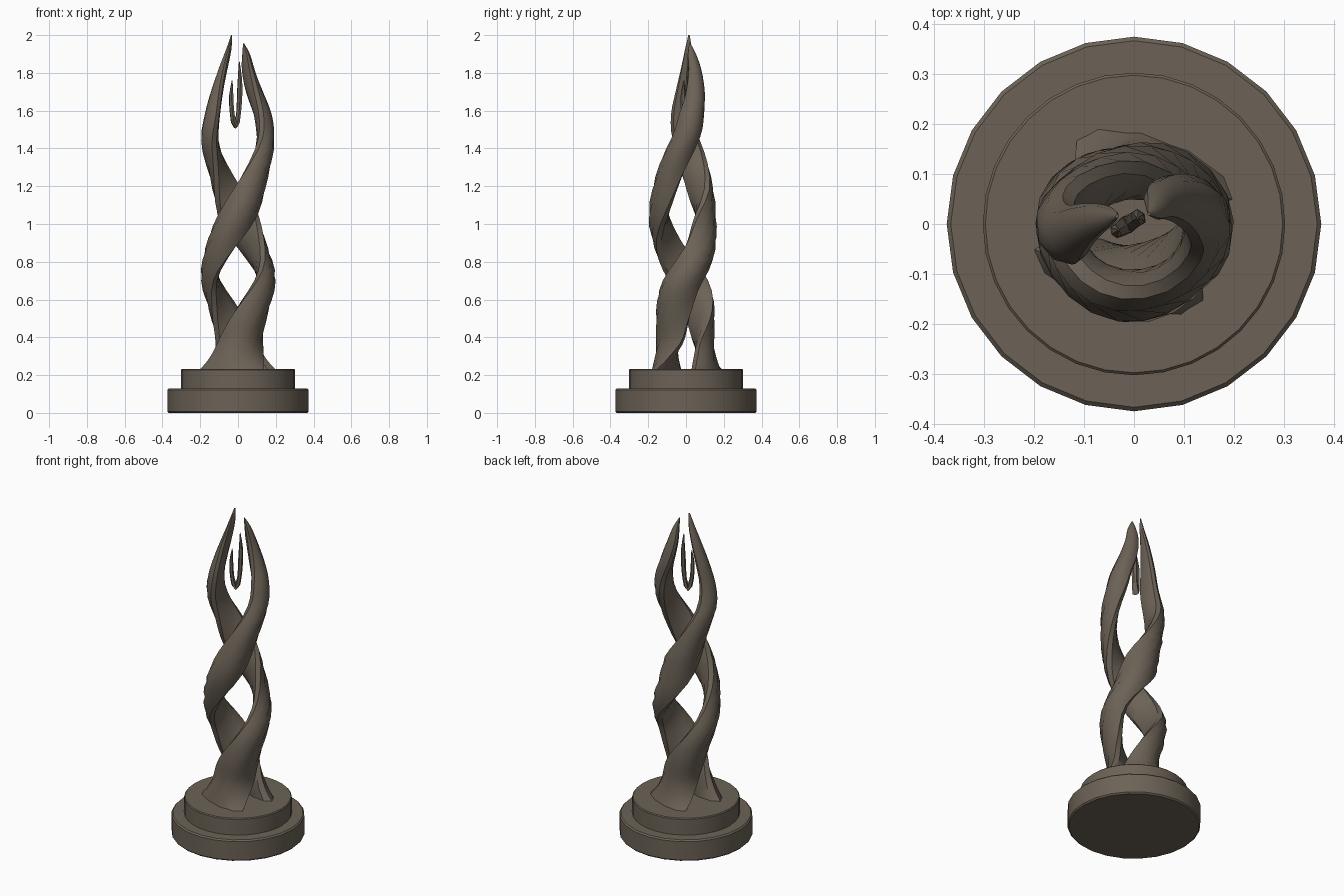
import bpy, bmesh, math
from mathutils import Vector

if "Cube" in bpy.data.objects:
    bpy.data.objects.remove(bpy.data.objects["Cube"])

bronze = bpy.data.materials.new("dark_bronze")
bronze.diffuse_color = (0.15, 0.123, 0.094, 1)
bronze.use_nodes = True
bronze.node_tree.nodes["Principled BSDF"].inputs["Base Color"].default_value = bronze.diffuse_color


def finish(name, bm, angle=40):
    bmesh.ops.recalc_face_normals(bm, faces=bm.faces)
    me = bpy.data.meshes.new(name)
    bm.to_mesh(me)
    bm.free()
    me.materials.append(bronze)
    ob = bpy.data.objects.new(name, me)
    bpy.context.collection.objects.link(ob)
    bpy.ops.object.select_all(action='DESELECT')
    ob.select_set(True)
    bpy.context.view_layer.objects.active = ob
    bpy.ops.object.shade_smooth_by_angle(angle=math.radians(angle))
    return ob


def skin(name, rings):
    """Join closed rings of points into a capped tube."""
    bm = bmesh.new()
    loops = [[bm.verts.new(p) for p in ring] for ring in rings]
    n = len(loops[0])
    for lo, hi in zip(loops, loops[1:]):
        for i in range(n):
            j = (i + 1) % n
            bm.faces.new((lo[i], lo[j], hi[j], hi[i]))
    bm.faces.new(loops[0][::-1])
    bm.faces.new(loops[-1])
    return finish(name, bm)


def smooth_rows(rows, steps):
    """Catmull-Rom interpolation through rows of numbers."""
    out = []
    for i in range(len(rows) - 1):
        p0, p1 = rows[max(i - 1, 0)], rows[i]
        p2, p3 = rows[i + 1], rows[min(i + 2, len(rows) - 1)]
        for s in range(steps):
            t = s / steps
            out.append([b + 0.5 * t * (c - a + t * (2*a - 5*b + 4*c - d + t * (3*(b - c) + d - a)))
                        for a, b, c, d in zip(p0, p1, p2, p3)])
    return out + [list(rows[-1])]


def disc(name, radius, z0, z1, bevel, sides):
    prof = [(radius - bevel, z0), (radius, z0 + bevel), (radius, z1 - bevel), (radius - bevel, z1)]
    skin(name, [[(r * math.cos(2 * math.pi * k / sides), r * math.sin(2 * math.pi * k / sides), z)
                 for k in range(sides)] for r, z in prof])


# Stepped round base
disc("base_lower_disc", 0.374, 0.0, 0.13, 0.008, 24)
disc("base_upper_disc", 0.302, 0.12, 0.232, 0.005, 32)

# Twisting ribbons: height, angle, radius, half thickness, half width
right_rows = [(0.225, 68, 0.12, 0.06, 0.17), (0.30, 82, 0.105, 0.055, 0.13),
              (0.40, 102, 0.102, 0.05, 0.11), (0.54, 136, 0.122, 0.05, 0.11),
              (0.70, 174, 0.15, 0.048, 0.105), (0.87, 221, 0.148, 0.048, 0.105),
              (1.05, 270, 0.145, 0.055, 0.105), (1.25, 314, 0.143, 0.047, 0.09),
              (1.46, 360, 0.147, 0.048, 0.075), (1.58, 374, 0.136, 0.046, 0.068),
              (1.70, 390, 0.104, 0.042, 0.054), (1.82, 400, 0.073, 0.031, 0.038),
              (1.90, 396, 0.054, 0.018, 0.024), (1.955, 394, 0.036, 0.003, 0.004)]
left_rows = [(0.225, 252, 0.11, 0.065, 0.18), (0.30, 266, 0.105, 0.062, 0.14),
             (0.40, 289, 0.102, 0.06, 0.12), (0.54, 318, 0.125, 0.06, 0.115),
             (0.70, 352, 0.15, 0.052, 0.108), (0.87, 403, 0.132, 0.05, 0.105),
             (1.05, 450, 0.105, 0.056, 0.108), (1.25, 505, 0.118, 0.048, 0.088),
             (1.44, 539, 0.15, 0.048, 0.072), (1.58, 549, 0.138, 0.04, 0.06),
             (1.70, 544, 0.112, 0.033, 0.048), (1.82, 535, 0.08, 0.024, 0.034),
             (1.92, 525, 0.052, 0.014, 0.02), (2.0, 515, 0.037, 0.003, 0.004)]


def ribbon(name, rows):
    rings = []
    for z, ang, r, a, b in smooth_rows(rows, 3):
        th = math.radians(ang)
        out = Vector((math.cos(th), math.sin(th), 0))
        side = Vector((-out.y, out.x, 0))
        bend = 0.4 * min(1, max(0, (z - 0.23) / 0.15))
        ring = []
        for k in range(10):
            t = 2 * math.pi * k / 10 + math.pi / 10
            v = b * math.sin(t)
            u = r + a * math.cos(t) - bend * v * v / max(r, 0.13)
            ring.append(out * u + side * v + Vector((0, 0, z)))
        rings.append(ring)
    skin(name, rings)


ribbon("ribbon_right", right_rows)
ribbon("ribbon_left", left_rows)

# Small forked wisp between the tips: offset along fork, height, half width
fork = [(-0.022, 1.76, 0.002), (-0.028, 1.68, 0.011), (-0.022, 1.58, 0.012),
        (-0.002, 1.52, 0.016), (0.017, 1.58, 0.012), (0.024, 1.68, 0.014),
        (0.026, 1.77, 0.011), (0.022, 1.86, 0.002)]
axis = Vector((0.85, 0.53, 0))
across = Vector((-0.53, 0.85, 0))
path = smooth_rows(fork, 2)
rings = []
for i, (s, z, w) in enumerate(path):
    p, q = path[max(i - 1, 0)], path[min(i + 1, len(path) - 1)]
    tan = (axis * (q[0] - p[0]) + Vector((0, 0, q[1] - p[1]))).normalized()
    normal = tan.cross(across)
    c = Vector((-0.012, 0.0, z)) + axis * s
    rings.append([c + normal * w * math.cos(k * math.pi / 3) + across * w * 1.3 * math.sin(k * math.pi / 3)
                  for k in range(6)])
skin("forked_wisp", rings)
